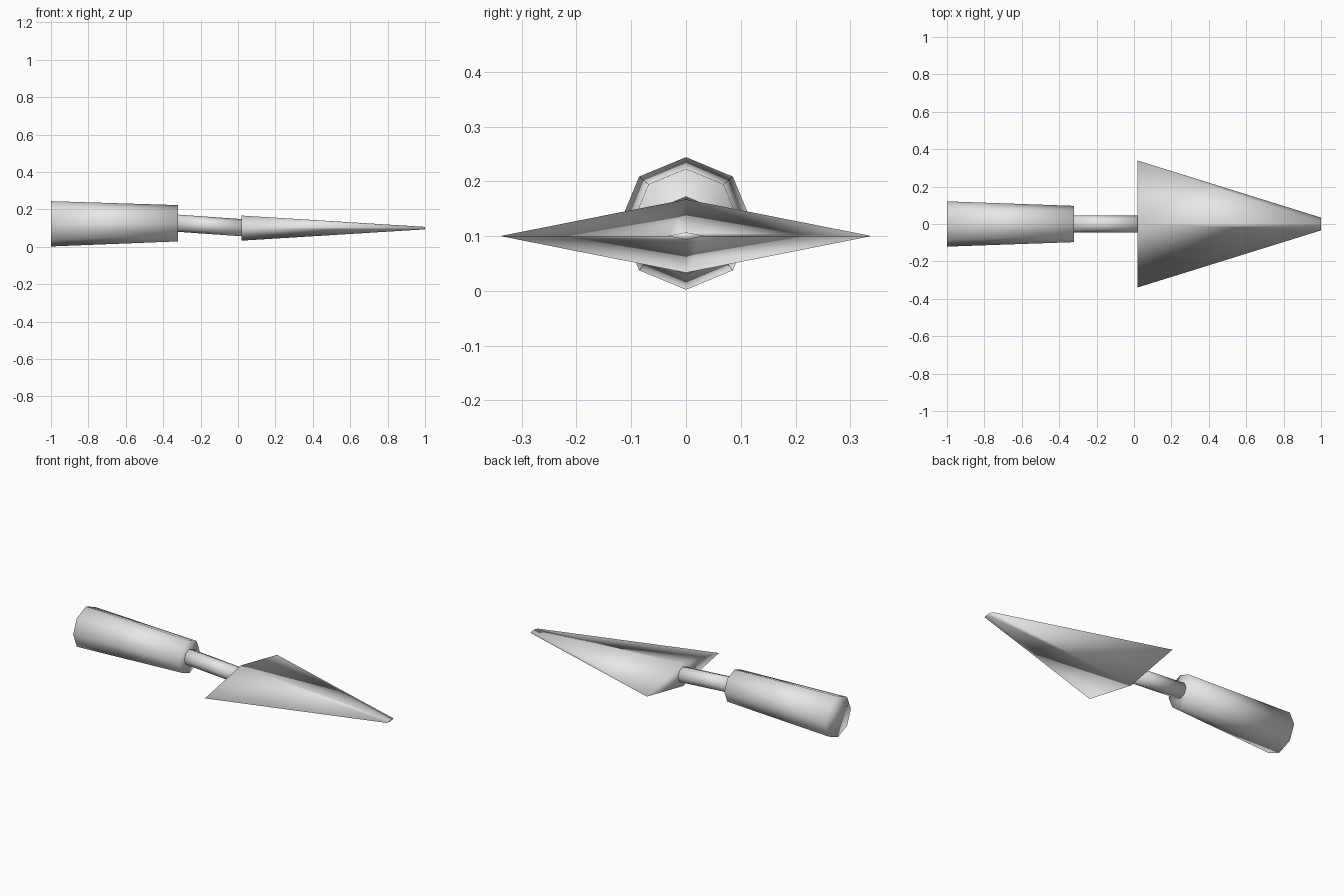
import bpy, bmesh, math

if "Cube" in bpy.data.objects:
    bpy.data.objects.remove(bpy.data.objects["Cube"])

grey = bpy.data.materials.new("light_grey")
grey.diffuse_color = (0.8, 0.8, 0.8, 1)
grey.use_nodes = True
grey.node_tree.nodes["Principled BSDF"].inputs["Base Color"].default_value = grey.diffuse_color


def tapered_bar(name, sides, start, end):
    """Closed bar along x; each end is (x, centre z, half width y, half height z)."""
    bm = bmesh.new()
    rings = []
    for x, cz, ry, rz in (start, end):
        angles = [2 * math.pi * i / sides for i in range(sides)]
        rings.append([bm.verts.new((x, ry * math.cos(a), cz + rz * math.sin(a)))
                      for a in angles])
    a, b = rings
    for i in range(sides):
        j = (i + 1) % sides
        bm.faces.new((a[i], a[j], b[j], b[i]))
    bm.faces.new(a)
    bm.faces.new(b)
    bmesh.ops.recalc_face_normals(bm, faces=bm.faces)
    for f in bm.faces:
        f.smooth = True
    mesh = bpy.data.meshes.new(name)
    bm.to_mesh(mesh)
    bm.free()
    mesh.materials.append(grey)
    obj = bpy.data.objects.new(name, mesh)
    bpy.context.collection.objects.link(obj)
    return obj


# Octagonal grip, slimmer towards the shaft
tapered_bar("handle", 8, (-1.0, 0.123, 0.121, 0.121), (-0.32, 0.126, 0.097, 0.097))
# Thin neck sloping slightly down to the blade
tapered_bar("shaft", 8, (-0.32, 0.126, 0.046, 0.046), (0.025, 0.102, 0.046, 0.046))
# Flat diamond-section blade with a small blunt tip
tapered_bar("blade", 4, (0.02, 0.1, 0.339, 0.067), (1.0, 0.1, 0.034, 0.0067))
